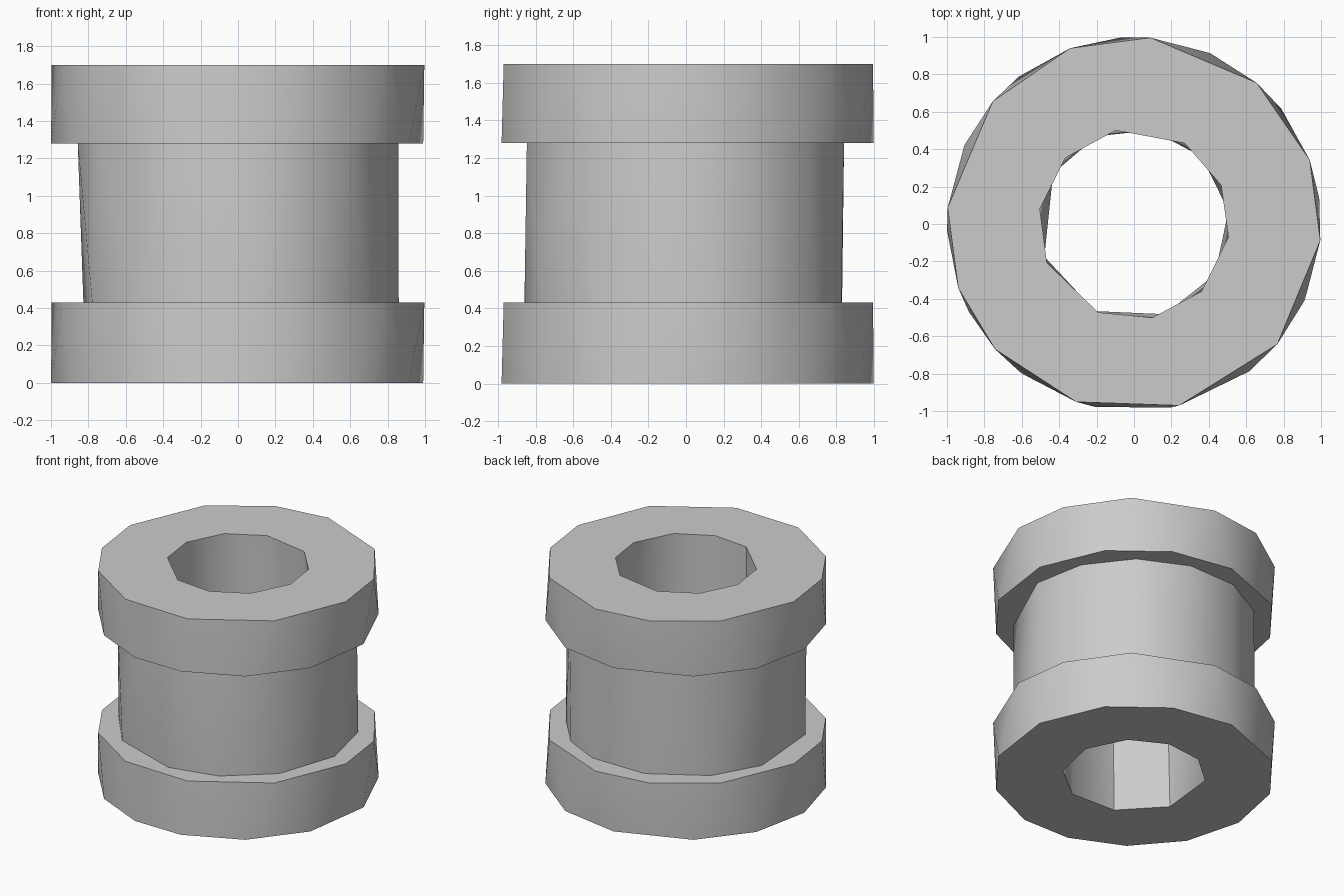
import bpy, bmesh
from math import radians, sin, cos

cube = bpy.data.objects.get("Cube")
if cube:
    bpy.data.objects.remove(cube, do_unlink=True)

# Uneven corner angles (degrees) of the rough-cut rims
FLANGE_TOP = (20, 49, 85, 110, 139, 175, 200, 222, 252, 284, 320, 355)
FLANGE_LOW = (8, 38, 66, 94, 128, 155, 182, 208, 233, 258, 281, 308, 336)
BODY_TOP = (24, 51, 78, 105, 132, 160, 185, 210, 247, 280, 314, 357)
BODY_LOW = (28, 53, 74, 105, 137, 164, 205, 232, 270, 296, 325, 358)
BORE_TOP = (24, 58, 101, 136, 171, 204, 248, 281, 315, 352)
BORE_LOW = (8, 45, 79, 113, 148, 200, 246, 289, 328)

# Closed lathe profile: radius, height, corner angles
PROFILE = [
    (1.0, 0.0, FLANGE_LOW), (1.0, 0.43, FLANGE_TOP),
    (0.86, 0.43, BODY_LOW), (0.86, 1.28, BODY_TOP),
    (1.0, 1.28, FLANGE_LOW), (1.0, 1.7, FLANGE_TOP),
    (0.51, 1.7, BORE_TOP), (0.51, 0.0, BORE_LOW),
]


def add_ring(bm, radius, z, angles):
    return [(a, bm.verts.new((radius * cos(radians(a)), radius * sin(radians(a)), z)))
            for a in angles]


def bridge(bm, low, high):
    """Join two rings of different corner counts with a triangle strip."""
    a = low + [(low[0][0] + 360, low[0][1])]
    b = high + [(high[0][0] + 360, high[0][1])]
    i = j = 0
    while i < len(low) or j < len(high):
        if j == len(high) or (i < len(low) and a[i + 1][0] <= b[j + 1][0]):
            bm.faces.new((a[i][1], a[i + 1][1], b[j][1]))
            i += 1
        else:
            bm.faces.new((a[i][1], b[j + 1][1], b[j][1]))
            j += 1


# Flanged bushing
bm = bmesh.new()
rings = [add_ring(bm, *p) for p in PROFILE]
for k, ring in enumerate(rings):
    bridge(bm, ring, rings[(k + 1) % len(rings)])
bmesh.ops.recalc_face_normals(bm, faces=bm.faces)
mesh = bpy.data.meshes.new("flanged_bushing")
bm.to_mesh(mesh)
bm.free()
bushing = bpy.data.objects.new("flanged_bushing", mesh)
bpy.context.collection.objects.link(bushing)

# Plain grey finish
grey = bpy.data.materials.new("light_grey")
grey.use_nodes = True
colour = (0.6, 0.6, 0.6, 1.0)
grey.diffuse_color = colour
grey.node_tree.nodes["Principled BSDF"].inputs["Base Color"].default_value = colour
mesh.materials.append(grey)

bpy.ops.object.select_all(action="DESELECT")
bushing.select_set(True)
bpy.context.view_layer.objects.active = bushing
bpy.ops.object.shade_smooth_by_angle(angle=radians(35))
